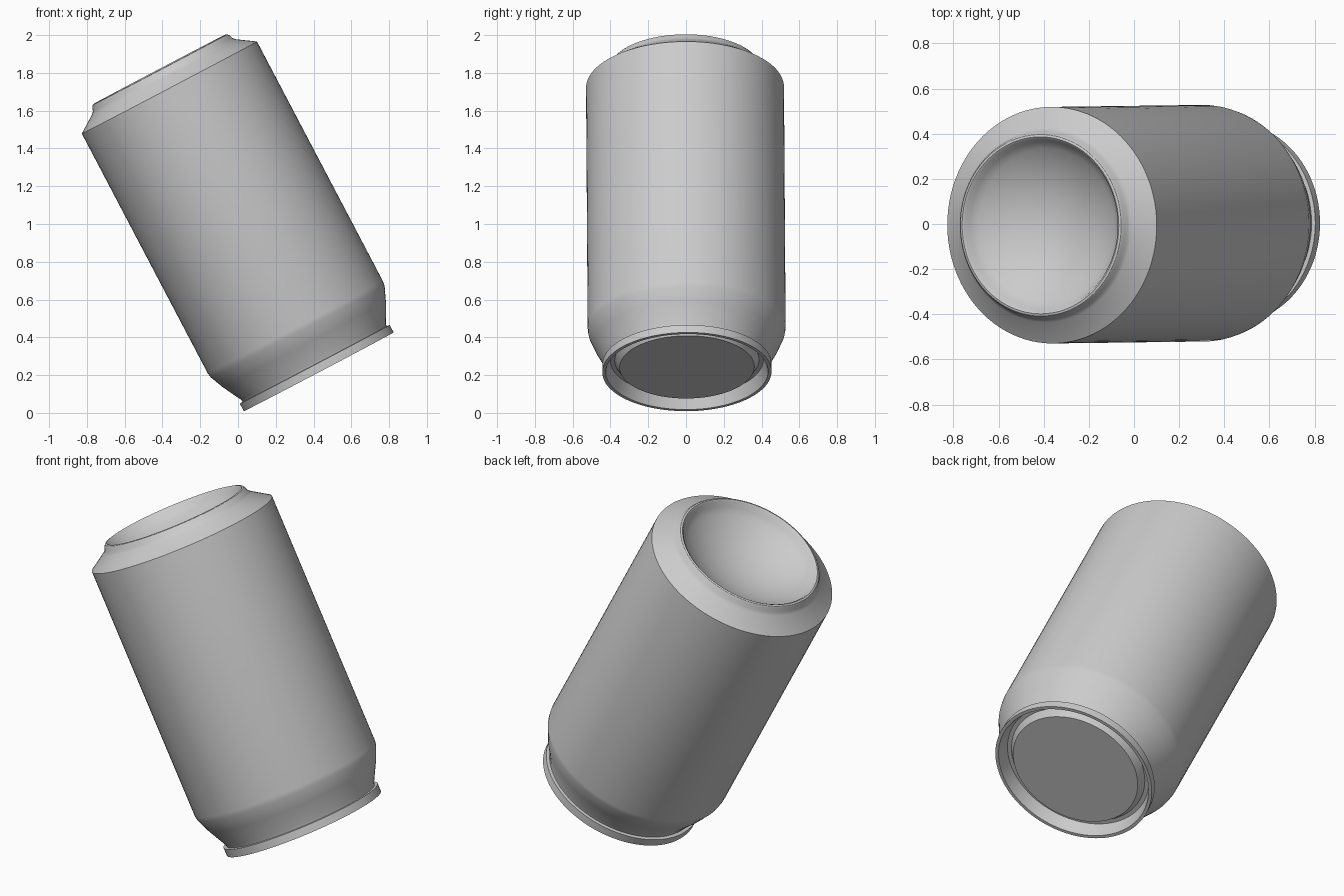
import bpy, bmesh, math
from mathutils import Matrix, Vector

cube = bpy.data.objects.get("Cube")
if cube:
    bpy.data.objects.remove(cube)

SEGMENTS = 96

# Single bare-metal grey
metal = bpy.data.materials.new("metal_grey")
metal.use_nodes = True
GREY = (0.6, 0.6, 0.6, 1)
metal.diffuse_color = GREY
metal.node_tree.nodes["Principled BSDF"].inputs["Base Color"].default_value = GREY

# Can axis: starts at the lid centre and leans towards -x
axis = Vector((-0.465, -0.006, 0.885))
placement = Matrix.Translation((0.4275, 0.005, 0.2175)) @ Vector((0, 0, 1)).rotation_difference(axis).to_matrix().to_4x4()


def lathe(name, profile):
    """Revolve (radius, height) points around the tilted can axis."""
    bm = bmesh.new()
    rings = []
    for r, h in profile:
        rings.append([bm.verts.new((r * math.cos(a), r * math.sin(a), h))
                      for a in (2 * math.pi * j / SEGMENTS for j in range(SEGMENTS))])
    for low, high in zip(rings, rings[1:]):
        for j in range(SEGMENTS):
            k = (j + 1) % SEGMENTS
            bm.faces.new((low[j], low[k], high[k], high[j]))
    bmesh.ops.remove_doubles(bm, verts=bm.verts, dist=1e-5)
    bm.transform(placement)
    mesh = bpy.data.meshes.new(name)
    bm.to_mesh(mesh)
    bm.free()
    mesh.materials.append(metal)
    obj = bpy.data.objects.new(name, mesh)
    bpy.context.collection.objects.link(obj)
    bpy.ops.object.select_all(action='DESELECT')
    obj.select_set(True)
    bpy.context.view_layer.objects.active = obj
    bpy.ops.object.shade_smooth_by_angle(angle=math.radians(32))
    return obj


# Lid: raised panel, countersink groove and seamed rim
lathe("lid", [(0, 0.028), (0.357, 0.028), (0.382, 0.07), (0.405, 0.07),
              (0.43, 0.0), (0.448, 0.0), (0.448, 0.045), (0.43, 0.047)])

# Body: tapered neck and straight wall
lathe("can_body", [(0.43, 0.045), (0.433, 0.06), (0.488, 0.165),
                   (0.52, 0.24), (0.524, 0.265), (0.524, 1.70)])

# Base: sloping shoulder, standing ring and a dome pressed inwards
DOME_R, DOME_TOP, DOME_DEPTH = 0.37, 1.775, 0.14
sphere_r = (DOME_R ** 2 + DOME_DEPTH ** 2) / (2 * DOME_DEPTH)
half_angle = math.asin(DOME_R / sphere_r)
dome = []
for i in range(11):
    a = half_angle * (1 - i / 10)
    dome.append((sphere_r * math.sin(a),
                 DOME_TOP - DOME_DEPTH + sphere_r * (1 - math.cos(a))))
lathe("can_base", [(0.524, 1.70), (0.43, 1.763), (0.417, 1.777), (0.41, 1.797),
                   (0.402, 1.807), (0.392, 1.81), (0.383, 1.803)] + dome)
